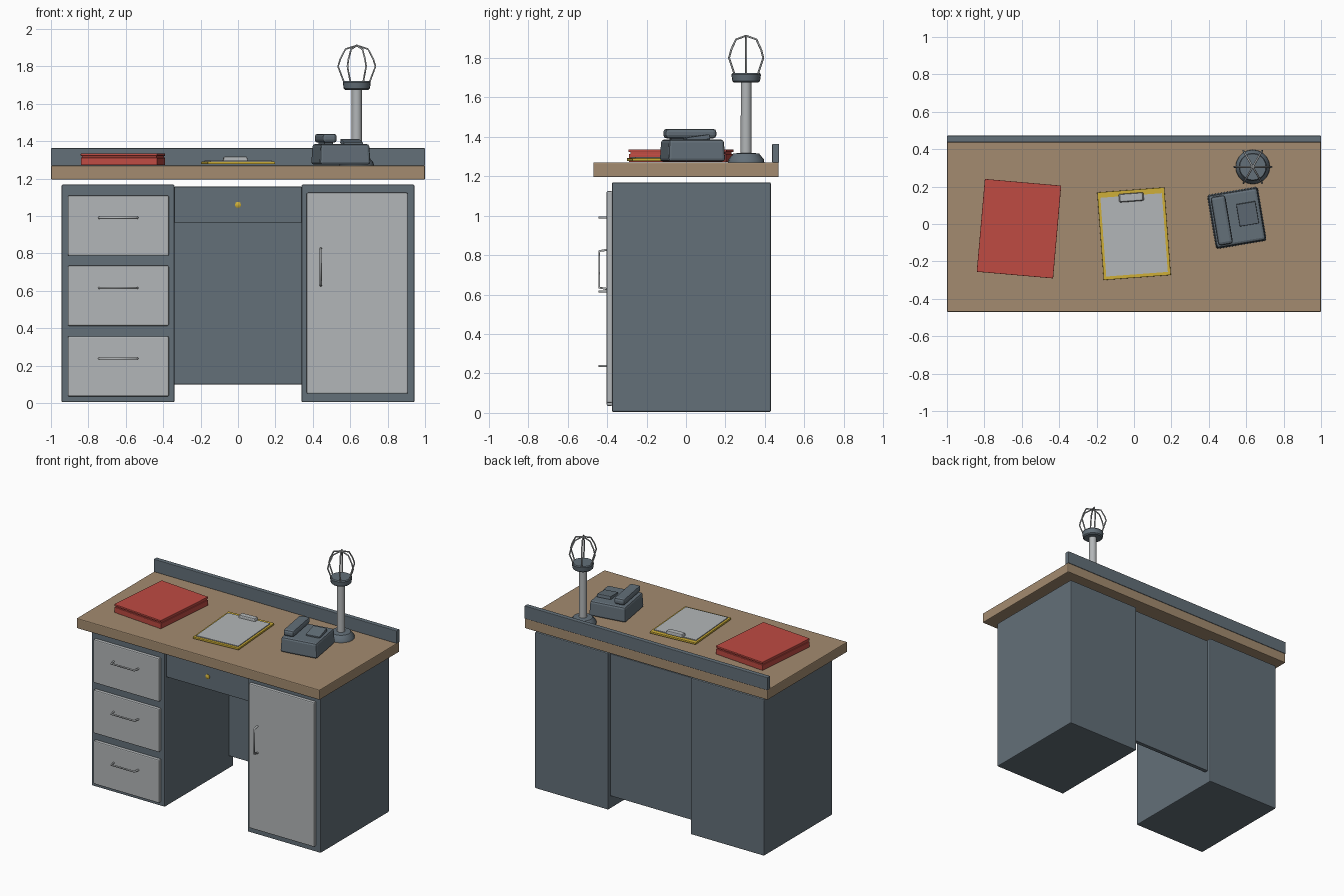
import bpy, bmesh, math
from mathutils import Vector, Matrix

cube = bpy.data.objects.get("Cube")
if cube:
    bpy.data.objects.remove(cube, do_unlink=True)


def material(name, rgb):
    m = bpy.data.materials.new(name)
    m.use_nodes = True
    m.diffuse_color = (*rgb, 1)
    m.node_tree.nodes["Principled BSDF"].inputs["Base Color"].default_value = (*rgb, 1)
    return m


SLATE = material("slate paint", (0.125, 0.16, 0.19))
WOOD = material("tan wood", (0.37, 0.26, 0.16))
STEEL = material("pale steel", (0.45, 0.47, 0.48))
RED = material("red card", (0.52, 0.07, 0.055))
YELLOW = material("yellow", (0.62, 0.43, 0.04))


def finish(name, bm, mat, bevel=0, smooth=False):
    mesh = bpy.data.meshes.new(name)
    bmesh.ops.recalc_face_normals(bm, faces=bm.faces)
    bm.to_mesh(mesh)
    bm.free()
    ob = bpy.data.objects.new(name, mesh)
    bpy.context.collection.objects.link(ob)
    mesh.materials.append(mat)
    if bevel:
        mod = ob.modifiers.new("soft edges", "BEVEL")
        mod.width, mod.segments = bevel, 2
    if smooth:
        bpy.ops.object.select_all(action="DESELECT")
        ob.select_set(True)
        bpy.context.view_layer.objects.active = ob
        bpy.ops.object.shade_smooth_by_angle(angle=math.radians(35))
    return ob


def box(name, x, y, z, mat, bevel=0.004, taper=1):
    """Box from (min, max) ranges, with an optional narrower top."""
    bm = bmesh.new()
    bmesh.ops.create_cube(bm, size=1)
    for v in bm.verts:
        if v.co.z > 0:
            v.co.xy *= taper
        v.co = Vector([(r[0] + r[1]) / 2 + c * (r[1] - r[0]) for c, r in zip(v.co, (x, y, z))])
    return finish(name, bm, mat, bevel)


def lathe(name, rings, centre, mat, sides=20):
    """Closed turned shape from (radius, height) rings."""
    bm = bmesh.new()
    loops = []
    for r, z in rings:
        loops.append([bm.verts.new((centre[0] + r * math.cos(i * math.tau / sides),
                                    centre[1] + r * math.sin(i * math.tau / sides), z))
                      for i in range(sides)])
    for a, b in zip(loops, loops[1:]):
        for i in range(sides):
            j = (i + 1) % sides
            bm.faces.new((a[i], a[j], b[j], b[i]))
    bm.faces.new(loops[0])
    bm.faces.new(loops[-1])
    return finish(name, bm, mat, smooth=True)


def rod(name, paths, radius, mat):
    """Bent wire through each list of points."""
    curve = bpy.data.curves.new(name, "CURVE")
    curve.dimensions = "3D"
    curve.bevel_depth, curve.bevel_resolution = radius, 1
    curve.use_fill_caps = True
    for path in paths:
        spline = curve.splines.new("POLY")
        spline.points.add(len(path) - 1)
        for p, co in zip(spline.points, path):
            p.co = (*co, 1)
    curve.materials.append(mat)
    ob = bpy.data.objects.new(name, curve)
    bpy.context.collection.objects.link(ob)
    return ob


def place(objects, x, y, z, degrees):
    """Set parts modelled about the origin onto the desk."""
    m = Matrix.Translation((x, y, z)) @ Matrix.Rotation(math.radians(degrees), 4, "Z")
    for ob in objects:
        ob.matrix_world = m @ ob.matrix_basis


# Desk top and rear lip
box("desk_top", (-1, 1), (-0.47, 0.47), (1.195, 1.27), WOOD, 0.006)
box("rear_lip", (-1, 1), (0.437, 0.472), (1.268, 1.363), SLATE)

# Pedestals, centre drawer and back panel
for side, s in (("right", -1), ("left", 1)):
    box(side + "_pedestal", sorted((s * 0.34, s * 0.943)), (-0.375, 0.43), (0.005, 1.168), SLATE, 0.006)
box("centre_drawer", (-0.34, 0.34), (-0.355, 0.39), (0.965, 1.157), SLATE, 0.003)
box("back_panel", (-0.34, 0.34), (0.375, 0.405), (0.1, 1.157), SLATE, 0.003)
lock = lathe("drawer_lock", [(0.017, -0.004), (0.017, 0.004), (0.008, 0.009)], (0, 0), YELLOW, 8)
lock.matrix_world = Matrix.Translation((0, -0.357, 1.06)) @ Matrix.Rotation(math.pi / 2, 4, "X")

# Drawer fronts with bent handles
for i, z in enumerate((0.035, 0.413, 0.788)):
    box(f"drawer_front_{i + 1}", (-0.91, -0.37), (-0.402, -0.373), (z, z + 0.322), STEEL, 0.007)
    h = z + 0.203
    rod(f"drawer_handle_{i + 1}", [[(-0.742, -0.4, h), (-0.735, -0.44, h),
                                    (-0.545, -0.44, h), (-0.538, -0.4, h)]], 0.0065, STEEL)

# Cupboard door and handle
box("cupboard_door", (0.367, 0.907), (-0.402, -0.373), (0.05, 1.125), STEEL, 0.007)
rod("door_handle", [[(0.443, -0.4, 0.827), (0.443, -0.44, 0.82),
                     (0.443, -0.44, 0.635), (0.443, -0.4, 0.628)]], 0.0065, STEEL)

# Red binder: thick block, recessed pages and cover
place([box("binder_block", (-0.205, 0.205), (-0.247, 0.247), (0, 0.04), RED, 0.002),
       box("binder_pages", (-0.2, 0.2), (-0.24, 0.24), (0.04, 0.05), RED, 0),
       box("binder_cover", (-0.205, 0.205), (-0.249, 0.249), (0.05, 0.063), RED, 0.002)],
      -0.615, -0.025, 1.272, -5)

# Clipboard with paper and clip
place([box("clipboard", (-0.18, 0.18), (-0.235, 0.235), (0.005, 0.019), YELLOW, 0.002),
       box("clipboard_paper", (-0.165, 0.165), (-0.217, 0.205), (0.018, 0.025), STEEL, 0),
       box("clipboard_clip", (-0.068, 0.068), (0.172, 0.218), (0.02, 0.046), STEEL, 0.006, 0.9)],
      0, -0.052, 1.272, 4.3)

# Telephone: body, cradle, handset and tilted keypad
handset = box("phone_handset", (-0.122, -0.042), (-0.132, 0.132), (0.12, 0.168), SLATE, 0.016)
cradle = box("phone_cradle", (-0.105, -0.06), (-0.1, 0.1), (0.1, 0.125), SLATE, 0.003)
keypad = box("phone_keypad", (-0.052, 0.052), (-0.06, 0.06), (-0.012, 0.012), SLATE, 0.004)
keypad.matrix_world = Matrix.Translation((0.06, 0.012, 0.12)) @ Matrix.Rotation(math.radians(8), 4, "X")
place([box("phone_body", (-0.138, 0.138), (-0.147, 0.147), (0.003, 0.113), SLATE, 0.014, 0.96),
       cradle, handset, keypad], 0.55, 0.033, 1.272, 9.5)

# Lamp: foot, post, collar and wire cage
LAMP = (0.635, 0.305)
lathe("lamp_foot", [(0.092, 1.27), (0.09, 1.285), (0.066, 1.314), (0.035, 1.318)], LAMP, SLATE)
lathe("lamp_post", [(0.028, 1.31), (0.027, 1.68)], LAMP, STEEL)
lathe("lamp_collar", [(0.062, 1.675), (0.07, 1.682), (0.075, 1.715), (0.07, 1.722)], LAMP, SLATE)
cage = []
for i in range(6):
    a = i * math.tau / 6
    cage.append([(LAMP[0] + r * math.cos(a), LAMP[1] + r * math.sin(a), z)
                 for r, z in ((0.068, 1.715), (0.1, 1.8), (0.088, 1.84), (0.06, 1.893), (0, 1.912))])
rod("lamp_cage", cage, 0.005, STEEL)
